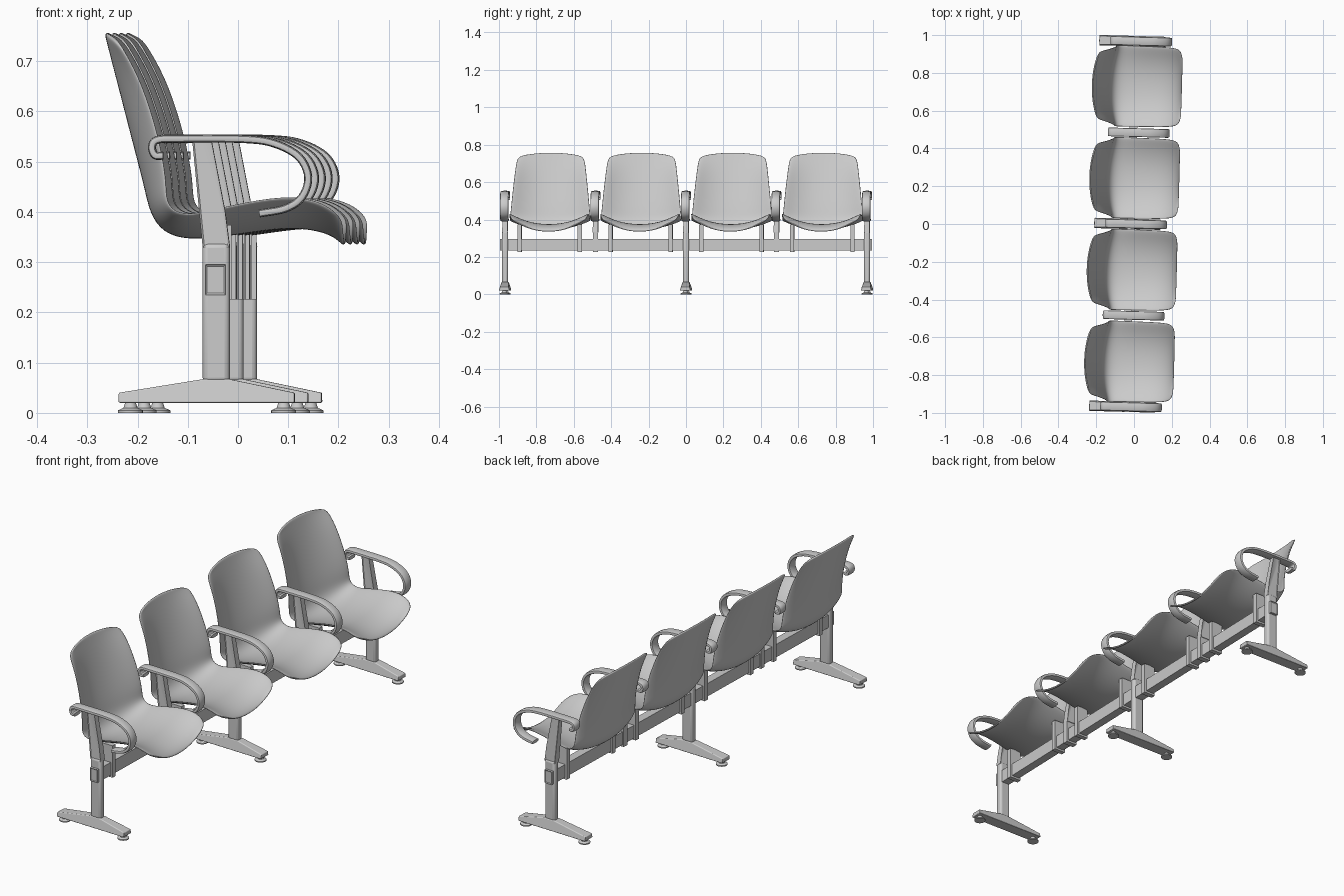
import bpy, bmesh, math
from mathutils import Vector

cube = bpy.data.objects.get("Cube")
if cube:
    bpy.data.objects.remove(cube)

TURN = -0.028          # the whole bench stands slightly turned
SPACING = 0.486        # distance between seat centres
LEG_Y = 0.968

grey = bpy.data.materials.new("plain_grey")
grey.use_nodes = True
grey.diffuse_color = (0.6, 0.6, 0.6, 1)
grey.node_tree.nodes["Principled BSDF"].inputs["Base Color"].default_value = grey.diffuse_color


def finish(name, bm, angle=35, bevel=0):
    bmesh.ops.recalc_face_normals(bm, faces=bm.faces)
    mesh = bpy.data.meshes.new(name)
    bm.to_mesh(mesh)
    bm.free()
    mesh.materials.append(grey)
    ob = bpy.data.objects.new(name, mesh)
    bpy.context.collection.objects.link(ob)
    ob.rotation_euler.z = TURN
    if bevel:
        mod = ob.modifiers.new("soft_edges", "BEVEL")
        mod.width = bevel
        mod.segments = 3
    bpy.ops.object.select_all(action="DESELECT")
    ob.select_set(True)
    bpy.context.view_layer.objects.active = ob
    bpy.ops.object.shade_smooth_by_angle(angle=math.radians(angle))
    return ob


def prism(name, outline, y, width, top_width=None, inset=0, bevel=0):
    """Side outline in x and z, given thickness along y."""
    bm = bmesh.new()
    top = max(z for x, z in outline)
    low = min(z for x, z in outline)
    sides = []
    for s in (-1, 1):
        ring = []
        for x, z in outline:
            w = width
            if top_width:
                w += (top_width - width) * (z - low) / (top - low)
            ring.append(bm.verts.new((x, y + s * w / 2, z)))
        sides.append(ring)
    caps = [bm.faces.new(r) for r in sides]
    n = len(outline)
    for i in range(n):
        j = (i + 1) % n
        bm.faces.new((sides[0][i], sides[0][j], sides[1][j], sides[1][i]))
    bmesh.ops.recalc_face_normals(bm, faces=bm.faces)
    if inset:
        bmesh.ops.inset_individual(bm, faces=caps, thickness=inset, depth=-0.003)
    return finish(name, bm, bevel=bevel)


def rect(x0, x1, z0, z1):
    return [(x0, z0), (x1, z0), (x1, z1), (x0, z1)]


def smooth_path(pts, steps):
    """Catmull-Rom samples through the points."""
    p = [Vector(q) for q in pts]
    p = [2 * p[0] - p[1]] + p + [2 * p[-1] - p[-2]]
    out = []
    for a, b, c, d in zip(p, p[1:], p[2:], p[3:]):
        for k in range(steps):
            t = k / steps
            out.append(0.5 * (2 * b + (c - a) * t + (2 * a - 5 * b + 4 * c - d) * t ** 2
                              + (3 * b - a - 3 * c + d) * t ** 3))
    return out + [p[-2]]


def armrest(name, y):
    path = smooth_path([(-0.122, 0.512), (-0.138, 0.513), (-0.144, 0.53), (-0.132, 0.544),
                        (-0.08, 0.546), (0.04, 0.545), (0.1, 0.536), (0.148, 0.51),
                        (0.167, 0.47), (0.155, 0.43), (0.122, 0.407), (0.07, 0.397)], 5)
    bm = bmesh.new()
    rings = []
    for i, p in enumerate(path):
        d = (path[min(i + 1, len(path) - 1)] - path[max(i - 1, 0)]).normalized()
        ring = []
        for k in range(12):
            a = math.tau * k / 12
            # flattened, rounded section
            across = 0.023 * math.copysign(abs(math.cos(a)) ** 0.6, math.cos(a))
            out = 0.008 * math.copysign(abs(math.sin(a)) ** 0.6, math.sin(a))
            ring.append(bm.verts.new((p.x - d.y * out, y + across, p.y + d.x * out)))
        rings.append(ring)
    for r, s in zip(rings, rings[1:]):
        for k in range(12):
            bm.faces.new((r[k], r[k - 1], s[k - 1], s[k]))
    bm.faces.new(rings[0])
    bm.faces.new(rings[-1])
    finish(name, bm, angle=50)


def seat(name, y):
    # centre x, centre z, half width, edge shift in x and z
    rows = [(-0.241, 0.757, 0.14, 0.02, -0.012), (-0.238, 0.745, 0.172, 0.026, -0.01),
            (-0.232, 0.72, 0.184, 0.034, -0.004), (-0.214, 0.65, 0.192, 0.05, 0.004),
            (-0.186, 0.54, 0.204, 0.055, 0.01), (-0.162, 0.45, 0.212, 0.046, 0.015),
            (-0.152, 0.4, 0.216, 0.035, 0.025), (-0.128, 0.362, 0.217, 0.024, 0.04),
            (-0.08, 0.347, 0.217, 0.012, 0.046), (0, 0.355, 0.216, 0, 0.056),
            (0.1, 0.371, 0.215, 0, 0.06), (0.16, 0.37, 0.213, 0, 0.059),
            (0.2, 0.36, 0.208, 0, 0.055), (0.222, 0.347, 0.196, 0, 0.05),
            (0.233, 0.335, 0.16, 0, 0.046)]
    bm = bmesh.new()
    cols = 9
    grid = []
    for x, z, half, dx, dz in rows:
        row = []
        for c in range(cols):
            v = 2 * c / (cols - 1) - 1
            lift = abs(v) ** 2.2
            row.append(bm.verts.new((x + dx * lift, y + half * v, z + dz * lift)))
        grid.append(row)
    for r, s in zip(grid, grid[1:]):
        for c in range(cols - 1):
            bm.faces.new((r[c], r[c + 1], s[c + 1], s[c]))
    ob = finish(name, bm, angle=60)
    shell = ob.modifiers.new("thickness", "SOLIDIFY")
    shell.thickness = 0.009
    shell.offset = 0
    sub = ob.modifiers.new("smooth", "SUBSURF")
    sub.levels = sub.render_levels = 2
    # smooth after subdividing
    for poly in ob.data.polygons:
        poly.use_smooth = True


def foot_pad(name, x, y):
    bm = bmesh.new()
    profile = [(0.025, 0), (0.025, 0.005), (0.014, 0.01), (0.01, 0.022)]
    rings = [[bm.verts.new((x + r * math.cos(math.tau * k / 20),
                            y + r * math.sin(math.tau * k / 20), z)) for k in range(20)]
             for r, z in profile]
    for r, s in zip(rings, rings[1:]):
        for k in range(20):
            bm.faces.new((r[k - 1], r[k], s[k], s[k - 1]))
    bm.faces.new(rings[0])
    bm.faces.new(rings[-1])
    finish(name, bm)


# long beam with recessed end caps
prism("beam", rect(-0.037, 0.003, 0.235, 0.295), 0, 1.99, inset=0.005)

# three legs with spreading feet
for i in (-1, 0, 1):
    tag = {-1: "right", 0: "middle", 1: "left"}[i]
    y = i * LEG_Y
    prism(tag + "_leg", rect(-0.043, 0.011, 0.06, 0.338), y, 0.032, bevel=0.01)
    prism(tag + "_foot", [(-0.21, 0.02), (0.14, 0.02), (0.14, 0.04), (0.011, 0.067),
                          (-0.043, 0.067), (-0.21, 0.04)], y, 0.056, 0.036, bevel=0.003)
    for side, x in (("rear", -0.187), ("front", 0.118)):
        foot_pad(f"{tag}_{side}_pad", x, y)

# armrests on leaning supports; those between legs clamp onto the beam
for i in range(5):
    y = (i - 2) * LEG_Y / 2
    prism(f"arm_support_{i + 1}", [(-0.043, 0.33), (0.011, 0.33), (0.002, 0.4), (-0.026, 0.545),
                                   (-0.064, 0.545)], y, 0.03, 0.024, inset=0.005)
    armrest(f"armrest_{i + 1}", y)
    if i % 2:
        prism(f"arm_clamp_{i + 1}", rect(-0.043, 0.011, 0.226, 0.332), y, 0.026)

# seat shells, each on two brackets
for i in range(4):
    y = (i - 1.5) * SPACING
    seat(f"seat_{i + 1}", y)
    for s in (-1, 1):
        prism(f"seat_bracket_{i + 1}_{'left' if s > 0 else 'right'}",
              rect(-0.045, 0.012, 0.226, 0.374), y + s * 0.161, 0.022)
